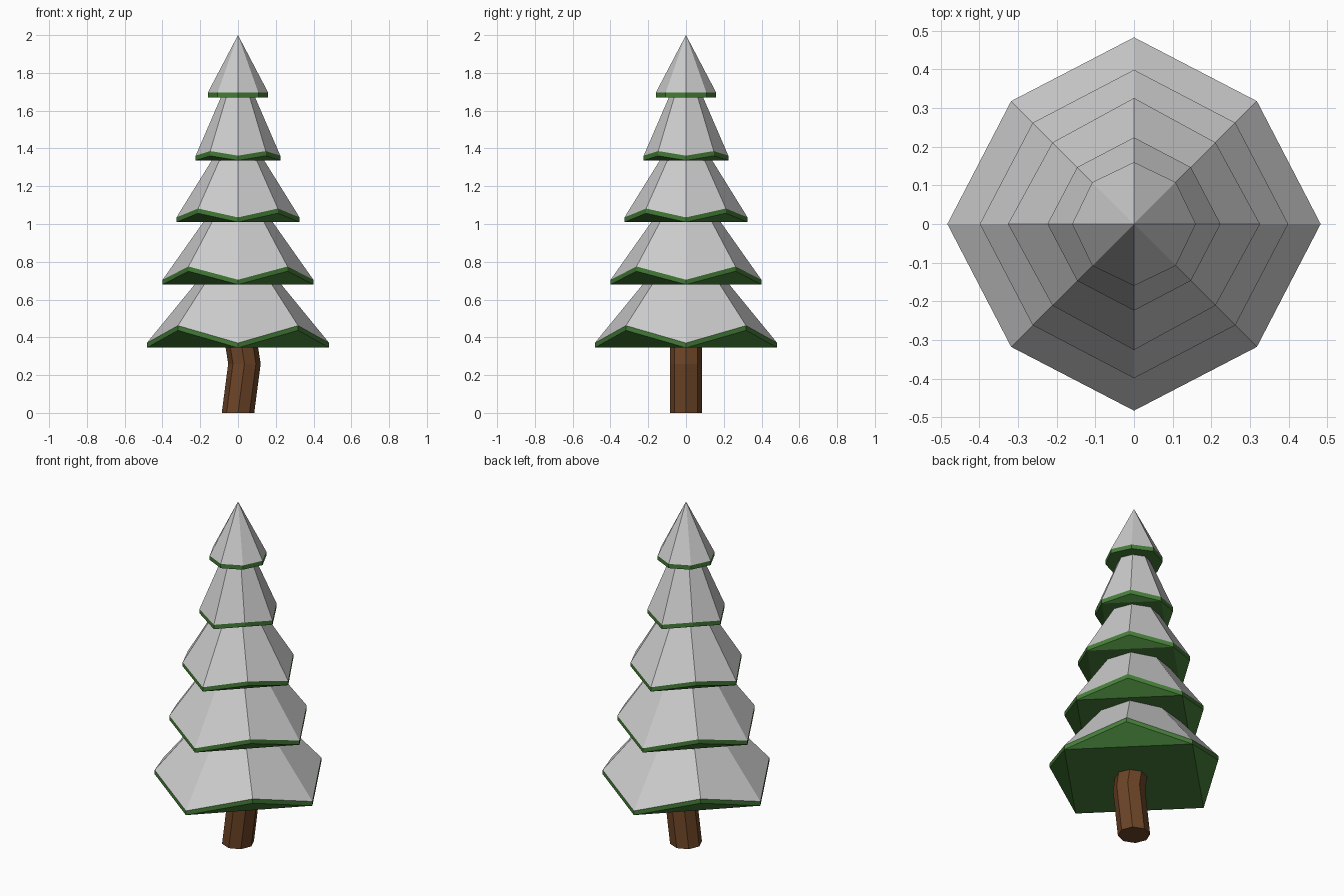
import bpy
from math import cos, sin, pi

if "Cube" in bpy.data.objects:
    bpy.data.objects.remove(bpy.data.objects["Cube"])


def make_material(name, rgb):
    m = bpy.data.materials.new(name)
    m.diffuse_color = (*rgb, 1)
    m.use_nodes = True
    m.node_tree.nodes["Principled BSDF"].inputs["Base Color"].default_value = m.diffuse_color
    return m


def make_object(name, verts, faces, material=None):
    mesh = bpy.data.meshes.new(name)
    mesh.from_pydata(verts, [], faces)
    mesh.update()
    if material:
        mesh.materials.append(material)
    obj = bpy.data.objects.new(name, mesh)
    bpy.context.collection.objects.link(obj)
    return obj


green = make_material("needles", (0.058, 0.206, 0.038))
brown = make_material("bark", (0.15, 0.058, 0.02))
N = 8


def rim(r_axis, d_diag, z_axis, z_diag):
    """Octagon whose corners on the axes droop below the diagonal ones."""
    pts = []
    for i in range(N):
        r, z = (r_axis, z_axis) if i % 2 == 0 else (d_diag * 2 ** 0.5, z_diag)
        a = 2 * pi * i / N
        pts.append((r * cos(a), r * sin(a), z))
    return pts


def sides(n_rings):
    return [(k * N + i, k * N + (i + 1) % N, (k + 1) * N + (i + 1) % N, (k + 1) * N + i)
            for k in range(n_rings - 1) for i in range(N)]


# Tiers: axis radius, diagonal corner offset, axis z, diagonal z, apex z
tiers = [
    (0.483, 0.318, 0.370, 0.462, 0.96),
    (0.399, 0.262, 0.705, 0.775, 1.27),
    (0.326, 0.211, 1.035, 1.082, 1.56),
    (0.224, 0.147, 1.362, 1.386, 1.88),
    (0.160, 0.108, 1.695, 1.695, 2.00),
]
thick = 0.025
for n, (r, d, za, zd, top) in enumerate(tiers, 1):
    upper = rim(r, d, za, zd)
    lower = rim(r, d, za - thick, zd - thick)

    # Snow cap
    make_object(f"snow_{n}", upper + [(0, 0, top)],
                [(i, (i + 1) % N, N) for i in range(N)])

    # Green boughs: rim band plus underside (flat square and four raised corners)
    under = [(6, 4, 2, 0)] + [((i + 2) % N, i + 1, i) for i in range(0, N, 2)]
    make_object(f"boughs_{n}", lower + upper, sides(2) + under, green)

# Trunk: bent octagonal post, (centre x, z)
path = [(0.0, 0.0), (0.034, 0.26), (0.012, 0.40)]
verts = [(x + 0.086 * cos(2 * pi * i / N), 0.086 * sin(2 * pi * i / N), z)
         for x, z in path for i in range(N)]
caps = [tuple(reversed(range(N))), tuple(range(2 * N, 3 * N))]
make_object("trunk", verts, sides(3) + caps, brown)
